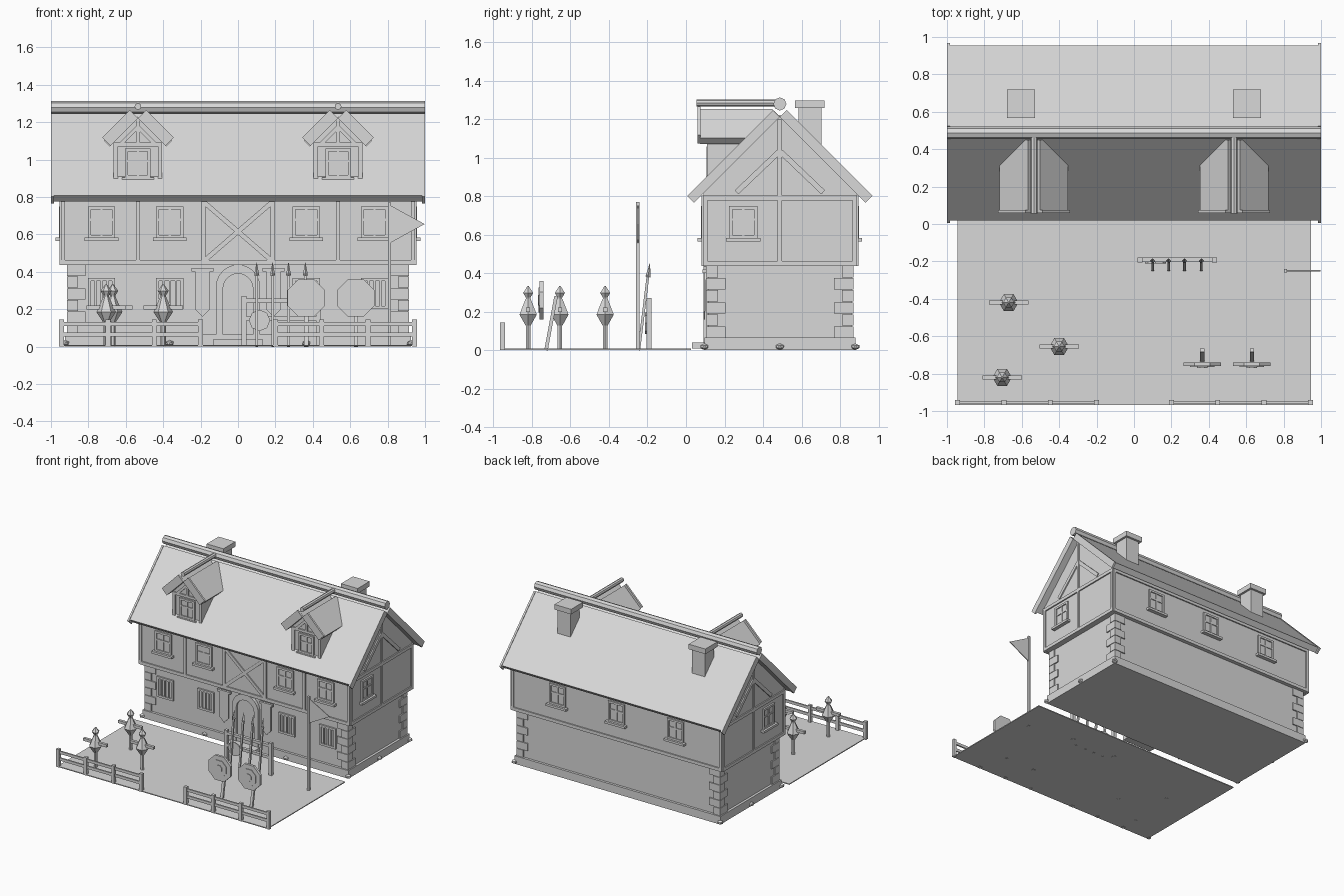
import bpy, bmesh
from math import pi, sin, cos
from mathutils import Matrix, Vector

cube = bpy.data.objects.get("Cube")
if cube:
    bpy.data.objects.remove(cube)

GREY = 0.69
mat = bpy.data.materials.new("plain_grey")
mat.use_nodes = True
mat.diffuse_color = (GREY, GREY, GREY, 1)
mat.node_tree.nodes["Principled BSDF"].inputs["Base Color"].default_value = (GREY, GREY, GREY, 1)
I = Matrix.Identity(4)


def finish(name, bm, M=I):
    bm.transform(M)
    bmesh.ops.recalc_face_normals(bm, faces=bm.faces)
    me = bpy.data.meshes.new(name)
    bm.to_mesh(me)
    bm.free()
    me.materials.append(mat)
    bpy.context.collection.objects.link(bpy.data.objects.new(name, me))


def box(name, lo, hi, M=I):
    lo, hi = Vector(lo), Vector(hi)
    bm = bmesh.new()
    bmesh.ops.create_cube(bm, size=1)
    bm.transform(Matrix.Translation((lo + hi) / 2) @ Matrix.Diagonal((*(hi - lo), 1)))
    finish(name, bm, M)


def along(p, q):
    p, q = Vector(p), Vector(q)
    return Matrix.Translation((p + q) / 2) @ (q - p).to_track_quat('Z', 'Y').to_matrix().to_4x4(), (q - p).length


def beam(name, p, q, width, depth, M=I):
    A, length = along(p, q)
    bm = bmesh.new()
    bmesh.ops.create_cube(bm, size=1)
    bm.transform(A @ Matrix.Diagonal((depth, width, length, 1)))
    finish(name, bm, M)


def rod(name, p, q, r1, r2=None, sides=8, M=I):
    A, length = along(p, q)
    bm = bmesh.new()
    bmesh.ops.create_cone(bm, cap_ends=True, segments=sides, radius1=r1,
                          radius2=r1 if r2 is None else r2, depth=length)
    finish(name, bm, M @ A)


def extrude(name, pts, axis, a, b, M=I):
    """Extrude a closed outline along x (outline is y, z) or y (outline is x, z)."""
    bm = bmesh.new()
    put = (lambda u, z: (a, u, z)) if axis == 'x' else (lambda u, z: (u, a, z))
    face = bm.faces.new([bm.verts.new(put(u, z)) for u, z in pts])
    new = bmesh.ops.extrude_face_region(bm, geom=[face])["geom"]
    step = Vector((b - a, 0, 0)) if axis == 'x' else Vector((0, b - a, 0))
    bmesh.ops.translate(bm, vec=step, verts=[v for v in new if isinstance(v, bmesh.types.BMVert)])
    finish(name, bm, M)


def roof(name, mid, top, half, t, axis, a, b, M=I):
    """Two square-cut 45 degree slabs that touch along their lower edges."""
    for s in (-1, 1):
        pts = [(mid + s * half, top - half), (mid + s * t, top - t), (mid, top - 2 * t),
               (mid + s * (half - t), top - half - t)]
        extrude(name, pts, axis, a, b, M)


def wall(x, y, angle):
    return Matrix.Translation((x, y, 0)) @ Matrix.Rotation(angle, 4, 'Z')


MID = 0.4875
FRONT, BACK = wall(0, 0.09, 0), wall(0, 0.885, pi)
RIGHT, LEFT = wall(0.945, MID, pi / 2), wall(-0.945, MID, -pi / 2)


def window(name, M, u, z, w=0.065, h=0.15, bars=False, sill=0.03):
    """Frame, pane, glazing bars and sill on a wall facing local -y."""
    t = 0.016
    box(name + "_pane", (u - w, -0.004, z), (u + w, 0.005, z + h), M)
    for s in (-1, 1):
        box(name + "_jamb", (u + s * w - t / 2, -0.013, z), (u + s * w + t / 2, 0, z + h), M)
    for zz in (z, z + h):
        box(name + "_rail", (u - w - t / 2, -0.013, zz - t / 2), (u + w + t / 2, 0, zz + t / 2), M)
    if bars:
        for k in (-1, 0, 1):
            x = u + k * w / 2
            box(name + "_bar", (x - 0.005, -0.013, z), (x + 0.005, 0, z + h), M)
    else:
        box(name + "_mullion", (u - 0.006, -0.01, z), (u + 0.006, 0, z + h), M)
        box(name + "_transom", (u - w, -0.01, z + h * 0.55), (u + w, 0, z + h * 0.55 + 0.012), M)
    if sill:
        box(name + "_sill", (u - w - 0.025, -sill, z - 0.025), (u + w + 0.025, 0, z - 0.007), M)


# House body
box("plinth", (-0.925, 0.095, 0), (0.925, 0.88, 0.065))
box("ground_floor", (-0.905, 0.115, 0.02), (0.905, 0.86, 0.45))
extrude("upper_floor", [(0.09, 0.44), (0.885, 0.44), (0.885, 0.825), (MID, 1.223), (0.09, 0.825)],
        'x', -0.945, 0.945)

# Corner stones and footing stones
for sx in (-1, 1):
    for y, sy in ((0.105, 1), (0.87, -1)):
        for i in range(6):
            lx, ly = (0.1, 0.06) if i % 2 else (0.06, 0.1)
            z = 0.065 + i * 0.0625
            xs = sorted((sx * 0.915, sx * (0.915 - lx)))
            ys = sorted((y, y + sy * ly))
            box("corner_stone", (xs[0], ys[0], z), (xs[1], ys[1], z + 0.059))
    for x, y in ((0.925, 0.095), (0.925, MID), (0.925, 0.88), (0.365, 0.095)):
        bm = bmesh.new()
        bmesh.ops.create_icosphere(bm, subdivisions=1, radius=0.024)
        finish("footing_stone", bm, Matrix.Translation((sx * x, y, 0.018)) @ Matrix.Diagonal((1, 1, 0.7, 1)))

# Timber framing
for M, half, posts in ((FRONT, 0.945, (-0.935, -0.535, -0.185, 0.185, 0.535, 0.935)),
                       (BACK, 0.945, (-0.935, 0.935)),
                       (RIGHT, 0.4, (-0.388, 0, 0.388)), (LEFT, 0.4, (-0.388, 0, 0.388))):
    for z in (0.45, 0.79):
        box("wall_beam", (-half, -0.01, z - 0.013), (half, 0.01, z + 0.013), M)
    for u in posts:
        box("wall_post", (u - 0.011, -0.01, 0.45), (u + 0.011, 0.01, 0.79), M)
for s in (-1, 1):
    beam("cross_brace", (s * 0.18, 0, 0.46), (-s * 0.18, 0, 0.77), 0.025, 0.018, FRONT)
for M in (RIGHT, LEFT):
    box("gable_post", (-0.011, -0.01, 0.79), (0.011, 0.01, 1.2), M)
    for s in (-1, 1):
        beam("gable_brace", (s * 0.225, 0, 0.82), (s * 0.005, 0, 1.03), 0.028, 0.018, M)

# Main roof
roof("main_roof", MID, 1.277, 0.468, 0.032, 'x', -0.987, 0.987)
for s in (-1, 1):
    roof("rake_board", MID, 1.283, 0.481, 0.036, 'x', s * 0.985, s)
rod("ridge_beam", (-1, MID, 1.279), (1, MID, 1.279), 0.034)

# Chimneys
for s in (-1, 1):
    box("chimney", (s * 0.603 - 0.058, 0.585, 0.95), (s * 0.603 + 0.058, 0.703, 1.27))
    box("chimney_cap", (s * 0.603 - 0.075, 0.567, 1.257), (s * 0.603 + 0.075, 0.72, 1.298))

# Dormers
for x in (-0.535, 0.535):
    D = wall(x, 0.12, 0)
    extrude("dormer_body", [(-0.13, 0.89), (0.13, 0.89), (0.13, 1.1), (0, 1.23), (-0.13, 1.1)], 'y', 0, 0.33, D)
    roof("dormer_roof", 0, 1.285, 0.183, 0.032, 'y', -0.047, 0.33, D)
    roof("dormer_rake", 0, 1.31, 0.192, 0.045, 'y', -0.06, -0.045, D)
    rod("dormer_ridge", (0, -0.065, 1.284), (0, 0.345, 1.284), 0.018, M=D)
    box("dormer_beam", (-0.13, -0.01, 1.07), (0.13, 0, 1.09), D)
    box("dormer_post", (-0.01, -0.01, 1.08), (0.01, 0, 1.22), D)
    for s in (-1, 1):
        box("dormer_corner", (s * 0.118 - 0.012, -0.01, 0.89), (s * 0.118 + 0.012, 0, 1.08), D)
        beam("dormer_brace", (s * 0.09, -0.003, 1.085), (s * 0.005, -0.003, 1.17), 0.02, 0.014, D)
    window("dormer_window", D, 0, 0.91, 0.06, 0.14, sill=0.016)

# Windows
STONE = wall(0, 0.115, 0)
for u in (-0.73, -0.365, 0.365, 0.73):
    window("upper_window", FRONT, u, 0.59)
    window("barred_window", STONE, u, 0.21, bars=True, sill=0)
for u in (-0.53, 0, 0.53):
    window("back_window", BACK, u, 0.59)
window("right_window", RIGHT, -0.19, 0.59)
window("left_window", LEFT, 0.19, 0.59)


# Door, step and banners
def arch(r, spring):
    return [(r, 0.02)] + [(r * cos(pi * i / 12), spring + r * sin(pi * i / 12)) for i in range(13)] + [(-r, 0.02)]


extrude("door_surround", arch(0.118, 0.32) + arch(0.08, 0.31)[::-1], 'y', -0.025, 0.02, STONE)
extrude("door", arch(0.085, 0.31), 'y', -0.008, 0.01, STONE)
box("door_step", (-0.13, 0.03, 0.008), (0.13, 0.12, 0.04))
for u in (-0.19, 0.19):
    box("banner_rod", (u - 0.058, -0.03, 0.402), (u + 0.058, -0.012, 0.42), STONE)
    extrude("banner", [(u - 0.04, 0.41), (u - 0.04, 0.2), (u, 0.16), (u + 0.04, 0.2), (u + 0.04, 0.41)],
            'y', -0.025, -0.016, STONE)

# Yard and fences
box("yard", (-0.945, -0.967, 0.002), (0.945, 0.025, 0.009))
for s in (-1, 1):
    for k in range(4):
        x = s * (0.2 + k * 0.248)
        box("fence_post", (x - 0.013, -0.967, 0), (x + 0.013, -0.941, 0.145))
    for z in (0.065, 0.12):
        xs = sorted((s * 0.2, s * 0.944))
        box("fence_rail", (xs[0], -0.96, z - 0.011), (xs[1], -0.948, z + 0.011))

# Training dummies
for x, y in ((-0.67, -0.42), (-0.4, -0.655), (-0.705, -0.82)):
    P = wall(x, y, pi / 2)
    rod("dummy_post", (0, 0, 0), (0, 0, 0.3), 0.014, sides=6, M=P)
    for a, b, r1, r2 in ((0.128, 0.185, 0.015, 0.052), (0.185, 0.265, 0.052, 0.016),
                         (0.27, 0.298, 0.012, 0.03), (0.298, 0.333, 0.03, 0.004)):
        rod("dummy_body", (0, 0, a), (0, 0, b), r1, r2, 6, P)
    box("dummy_arms", (-0.011, -0.105, 0.199), (0.011, 0.105, 0.221), P)

# Archery targets
for x in (0.365, 0.63):
    T = wall(x, -0.75, 0) @ Matrix.Translation((0, 0, 0.26))
    for r, front in ((0.108, -0.01), (0.07, -0.015), (0.03, -0.02)):
        corners = [(r * cos(pi * (i + 0.5) / 4), r * sin(pi * (i + 0.5) / 4)) for i in range(8)]
        extrude("target_ring", corners, 'y', front, 0.01, T)
    beam("target_leg", (x, -0.727, 0), (x, -0.675, 0.28), 0.018, 0.022)

# Weapon rack with spears and a round shield
for x in (0.032, 0.43):
    box("rack_post", (x - 0.013, -0.205, 0), (x + 0.013, -0.178, 0.27))
for z in (0.15, 0.245):
    box("rack_rail", (0.03, -0.203, z - 0.011), (0.43, -0.178, z + 0.011))
for x in (0.1, 0.185, 0.27, 0.36):
    beam("spear_shaft", (x, -0.245, 0), (x, -0.197, 0.39), 0.014, 0.014)
    rod("spear_tip", (x, -0.197, 0.38), (x, -0.188, 0.45), 0.014, 0.001, 4)
rod("shield", (0.115, -0.212, 0.14), (0.115, -0.203, 0.14), 0.057)

# Flag
box("flag_pole", (0.801, -0.259, 0), (0.819, -0.241, 0.77))
extrude("flag", [(0.815, 0.755), (0.998, 0.655), (0.815, 0.555)], 'y', -0.253, -0.247)
